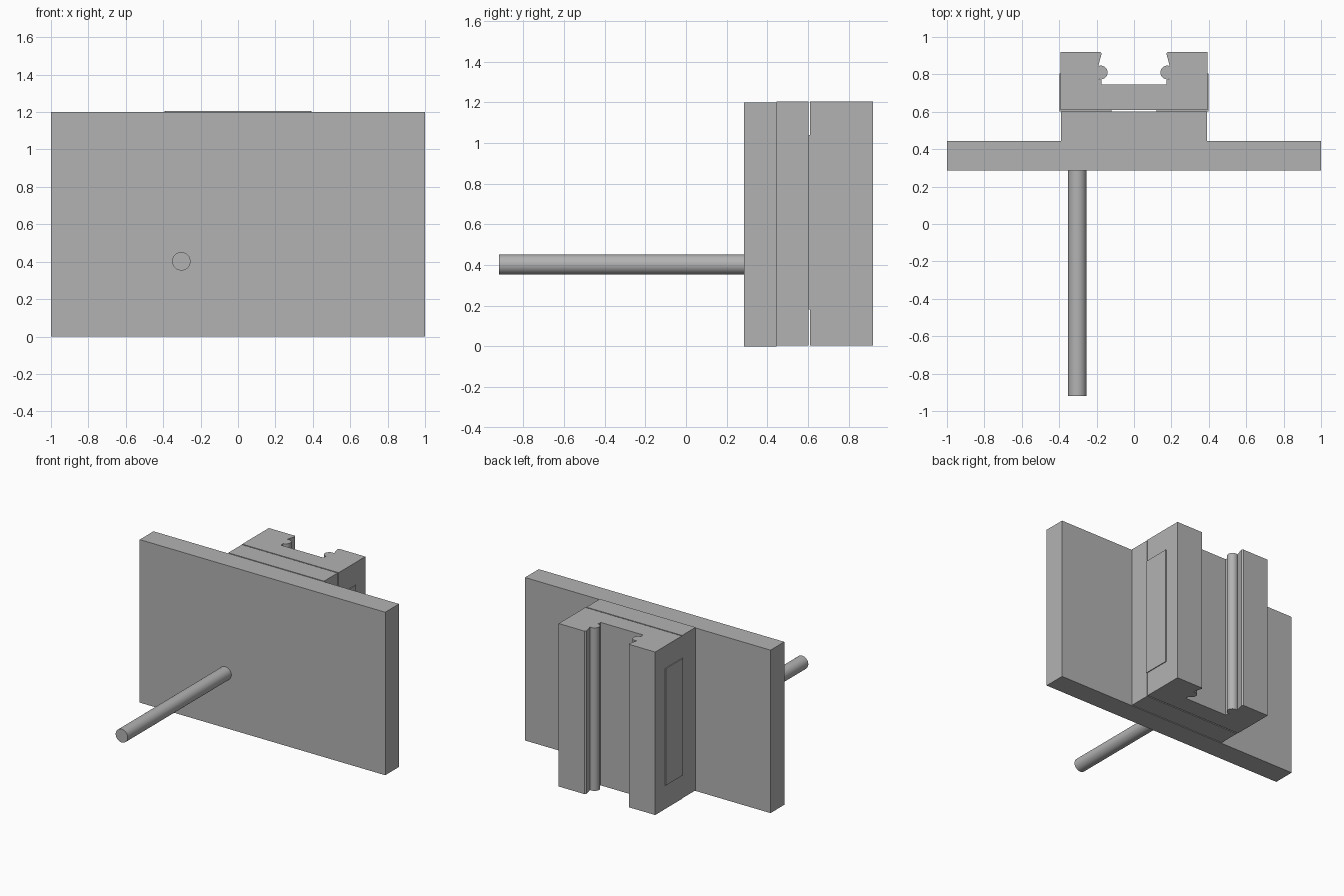
import bpy, bmesh, math

cube = bpy.data.objects.get("Cube")
if cube:
    bpy.data.objects.remove(cube, do_unlink=True)

GREY = (0.45, 0.45, 0.45, 1)
grey = bpy.data.materials.new("plain grey")
grey.use_nodes = True
grey.diffuse_color = GREY
grey.node_tree.nodes["Principled BSDF"].inputs["Base Color"].default_value = GREY


def extrude(name, outline, z0, z1):
    """Prism with the given (x, y) outline between two heights."""
    bm = bmesh.new()
    base = bm.faces.new([bm.verts.new((x, y, z0)) for x, y in outline])
    top = bmesh.ops.extrude_face_region(bm, geom=[base])["geom"]
    verts = [v for v in top if isinstance(v, bmesh.types.BMVert)]
    bmesh.ops.translate(bm, verts=verts, vec=(0, 0, z1 - z0))
    bmesh.ops.recalc_face_normals(bm, faces=bm.faces)
    mesh = bpy.data.meshes.new(name)
    bm.to_mesh(mesh)
    bm.free()
    obj = bpy.data.objects.new(name, mesh)
    bpy.context.collection.objects.link(obj)
    mesh.materials.append(grey)
    return obj


def smooth(obj):
    bpy.ops.object.select_all(action="DESELECT")
    obj.select_set(True)
    bpy.context.view_layer.objects.active = obj
    bpy.ops.object.shade_smooth_by_angle(angle=math.radians(30))


def rectangle(x0, x1, y0, y1):
    return [(x0, y0), (x1, y0), (x1, y1), (x0, y1)]


# Front plate and the raised rail behind it
extrude("front_plate", rectangle(-1, 1, 0.285, 0.445), 0, 1.2)
extrude("rear_rail", rectangle(-0.39, 0.39, 0.445, 0.602), 0.005, 1.205)

# Channel-shaped carriage with a round bead inside each arm
WALL, BEAD_Y, BEAD_R = 0.173, 0.81, 0.037
half = [(0.393, 0.61), (0.393, 0.92), (WALL + 0.008, 0.92), (WALL, 0.912)]
for i in range(17):
    a = math.radians(70 + 220 * i / 16)
    half.append((WALL + 0.005 + BEAD_R * math.cos(a), BEAD_Y + BEAD_R * math.sin(a)))
half += [(WALL, 0.77), (WALL, 0.745)]
outline = half + [(-x, y) for x, y in reversed(half)]
smooth(extrude("channel_carriage", outline, 0.005, 1.205))

# Thin folded brackets: a flange in the gap and a leaf on the carriage side
for side, name in ((1, "left_bracket"), (-1, "right_bracket")):
    fold = [(0.12, 0.602), (0.399, 0.602), (0.399, 0.805),
            (0.393, 0.805), (0.393, 0.61), (0.12, 0.61)]
    extrude(name, [(side * x, y) for x, y in fold], 0.18, 1.04)

# Round rod sticking out of the front
bpy.ops.mesh.primitive_cylinder_add(vertices=48, radius=0.049, depth=1.205,
                                    location=(-0.303, -0.3175, 0.402),
                                    rotation=(math.pi / 2, 0, 0))
rod = bpy.context.object
rod.name = "front_rod"
rod.data.materials.append(grey)
smooth(rod)
